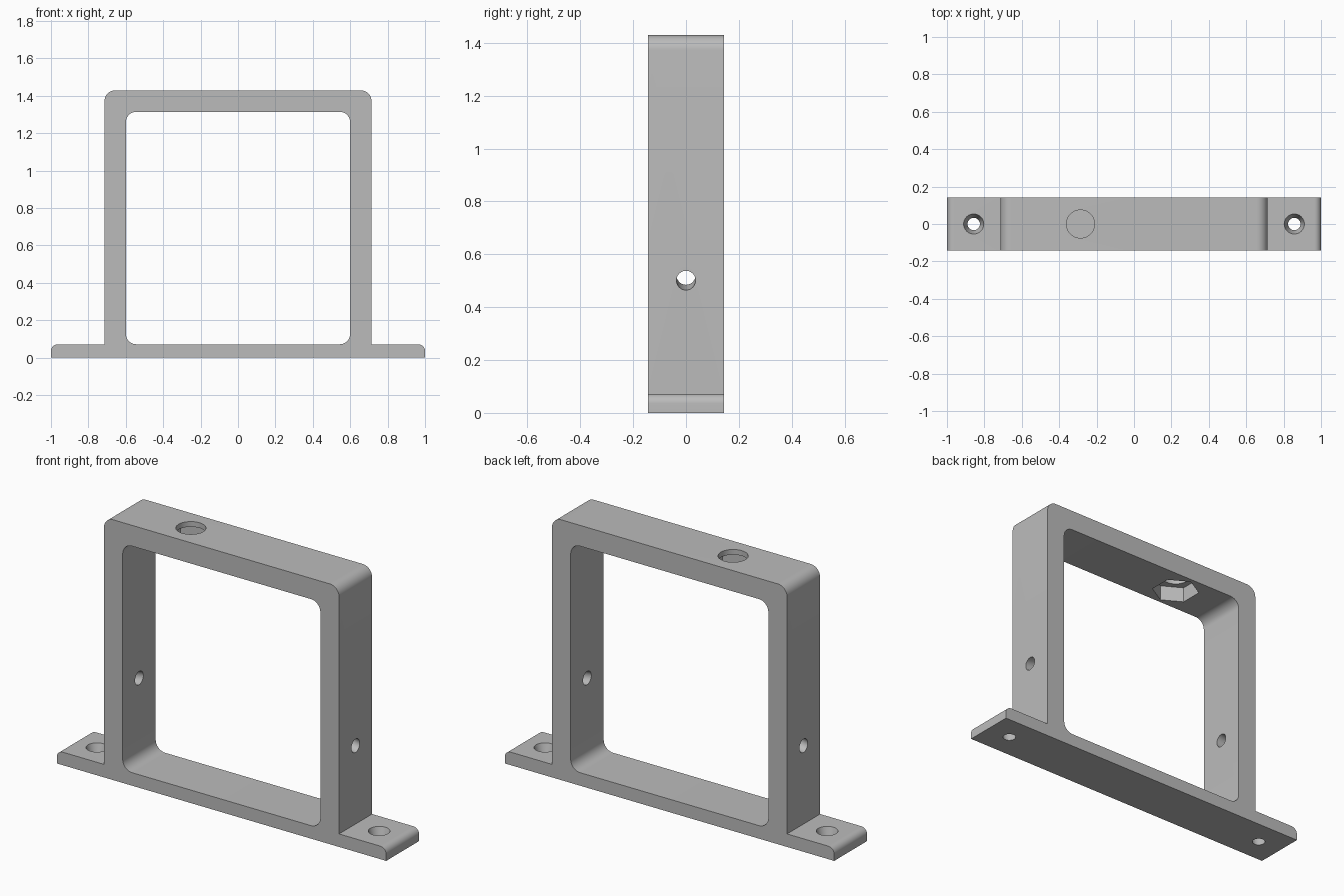
import bpy
import bmesh
from math import radians, sin, cos, pi
from mathutils import Vector

if "Cube" in bpy.data.objects:
    bpy.data.objects.remove(bpy.data.objects["Cube"], do_unlink=True)

DEPTH, WALL, BASE = 0.286, 0.114, 0.0714
HALF, TOP = 0.714, 1.4286
SEGS = 10

grey = bpy.data.materials.new("plain_grey")
grey.use_nodes = True
colour = (0.5, 0.5, 0.5, 1)
grey.diffuse_color = colour
grey.node_tree.nodes["Principled BSDF"].inputs["Base Color"].default_value = colour


def rounded(corners):
    """Outline from right-angled corners (x, z, radius)."""
    out = []
    for i, (x, z, r) in enumerate(corners):
        p = Vector((x, z))
        if r == 0:
            out.append(p)
            continue
        a = (Vector(corners[i - 1][:2]) - p).normalized()
        b = (Vector(corners[(i + 1) % len(corners)][:2]) - p).normalized()
        centre = p + (a + b) * r
        for k in range(SEGS + 1):
            t = k / SEGS * pi / 2
            out.append(centre - b * r * cos(t) - a * r * sin(t))
    return out


def add_object(name, bm):
    bmesh.ops.recalc_face_normals(bm, faces=bm.faces)
    mesh = bpy.data.meshes.new(name)
    bm.to_mesh(mesh)
    bm.free()
    mesh.materials.append(grey)
    obj = bpy.data.objects.new(name, mesh)
    bpy.context.collection.objects.link(obj)
    return obj


def prism(name, outline, depth):
    bm = bmesh.new()
    face = bm.faces.new([bm.verts.new((p.x, -depth / 2, p.y)) for p in outline])
    side = bmesh.ops.extrude_face_region(bm, geom=[face])
    verts = [v for v in side["geom"] if isinstance(v, bmesh.types.BMVert)]
    bmesh.ops.translate(bm, verts=verts, vec=(0, depth, 0))
    return add_object(name, bm)


def cone(name, sides, low, high, length, location, rotation=(0, 0, 0)):
    bm = bmesh.new()
    bmesh.ops.create_cone(bm, cap_ends=True, segments=sides,
                          radius1=low, radius2=high, depth=length)
    obj = add_object(name, bm)
    obj.location, obj.rotation_euler = location, rotation
    return obj


# Bracket body: square frame standing on a flat mounting strip
right_half = [(1, 0, 0), (1, BASE, 0.036), (HALF, BASE, 0), (HALF, TOP, 0.057)]
left_half = [(-x, z, r) for x, z, r in reversed(right_half)]
frame = prism("mounting_frame", rounded(right_half + left_half), DEPTH)

# Window opening
w = HALF - WALL
opening = [(w, BASE, 0.057), (w, TOP - WALL, 0.057),
           (-w, TOP - WALL, 0.057), (-w, BASE, 0.057)]
cutters = [prism("window_cutter", rounded(opening), DEPTH * 2)]

# Tapered screw holes in the feet and slanted holes through the legs
for s in (-1, 1):
    cutters.append(cone("foot_hole_cutter", 40, 0.026, 0.061, 3 * 0.04,
                        (s * 0.857, 0, BASE / 2)))
    cutters.append(cone("leg_hole_cutter", 40, 0.036, 0.036, 0.25,
                        (s * (HALF - WALL / 2), 0, 0.511), (0, s * radians(100), 0)))

# Round bolt hole in the top bar, with a hexagonal nut pocket below
cutters.append(cone("bolt_hole_cutter", 48, 0.075, 0.075, 0.3, (-0.286, 0, TOP)))
cutters.append(cone("nut_pocket_cutter", 6, 0.124, 0.124, 0.2,
                    (-0.286, 0, TOP - 0.029 - 0.1)))

for cutter in cutters:
    cutter.hide_render = True
    mod = frame.modifiers.new(cutter.name, "BOOLEAN")
    mod.operation, mod.solver, mod.object = "DIFFERENCE", "EXACT", cutter

# Bake the cuts and drop the cutters
bpy.context.view_layer.update()
graph = bpy.context.evaluated_depsgraph_get()
frame_mesh = bpy.data.meshes.new_from_object(frame.evaluated_get(graph))
frame.modifiers.clear()
frame.data = frame_mesh
for cutter in cutters:
    bpy.data.objects.remove(cutter, do_unlink=True)

# One material slot, smooth rounds and sharp edges
frame_mesh.materials.clear()
frame_mesh.materials.append(grey)
for poly in frame_mesh.polygons:
    poly.material_index = 0
bpy.ops.object.select_all(action="DESELECT")
frame.select_set(True)
bpy.context.view_layer.objects.active = frame
bpy.ops.object.shade_smooth_by_angle(angle=radians(30))
